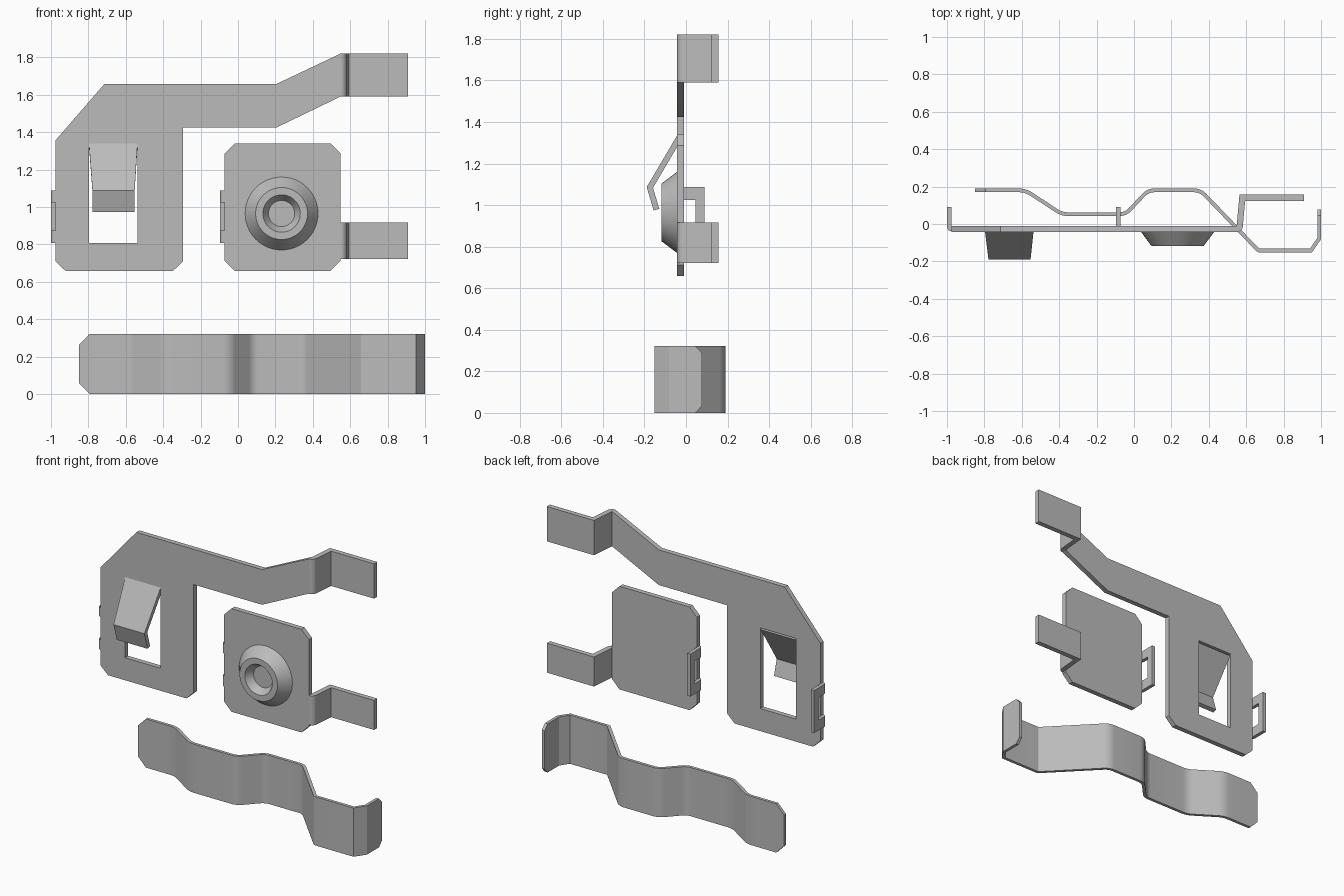
import bpy, bmesh, math
from mathutils import Vector

if "Cube" in bpy.data.objects:
    bpy.data.objects.remove(bpy.data.objects["Cube"])

metal = bpy.data.materials.new("grey_metal")
metal.use_nodes = True
GREY = (0.5, 0.5, 0.5, 1)
metal.diffuse_color = GREY
metal.node_tree.nodes["Principled BSDF"].inputs["Base Color"].default_value = GREY

FRONT, BACK = -0.043, -0.01      # sheet faces
MID, SHEET = (FRONT + BACK) / 2, BACK - FRONT
parts = []


def finish(name, bm):
    bmesh.ops.recalc_face_normals(bm, faces=bm.faces)
    mesh = bpy.data.meshes.new(name)
    bm.to_mesh(mesh)
    bm.free()
    mesh.materials.append(metal)
    obj = bpy.data.objects.new(name, mesh)
    bpy.context.collection.objects.link(obj)
    parts.append(obj)
    return obj


def sheet(name, loops):
    """Flat plate cut from an x-z outline, with optional hole loops."""
    bm = bmesh.new()
    for loop in loops:
        vs = [bm.verts.new((x, FRONT, z)) for x, z in loop]
        for a, b in zip(vs, vs[1:] + vs[:1]):
            bm.edges.new((a, b))
    bmesh.ops.triangle_fill(bm, use_beauty=True, edges=bm.edges[:])
    bmesh.ops.dissolve_limit(bm, angle_limit=0.01, verts=bm.verts[:], edges=bm.edges[:])
    ext = bmesh.ops.extrude_face_region(bm, geom=bm.faces[:])
    top = [g for g in ext["geom"] if isinstance(g, bmesh.types.BMVert)]
    bmesh.ops.translate(bm, verts=top, vec=(0, SHEET, 0))
    return finish(name, bm)


def rounded(path, steps=6):
    """Replace corners of (point, lo, hi, radius) entries with arcs."""
    out = []
    for i, (p, lo, hi, r) in enumerate(path):
        p = Vector(p)
        if r == 0 or i in (0, len(path) - 1):
            out.append((p, lo, hi))
            continue
        u = (Vector(path[i - 1][0]) - p).normalized()
        v = (Vector(path[i + 1][0]) - p).normalized()
        half = u.angle(v) / 2
        cut = r / math.tan(half)
        centre = p + (u + v).normalized() * r / math.sin(half)
        a, b = p + u * cut - centre, p + v * cut - centre
        for k in range(steps + 1):
            d = a.lerp(b, k / steps).normalized() * r
            out.append((centre + d, lo, hi))
    return out


def ribbon(name, path, thick, place):
    """Bent strip of metal: a thick path swept across its width."""
    pts = rounded(path)
    bm = bmesh.new()
    rings = []
    for i, (p, lo, hi) in enumerate(pts):
        d0 = (p - pts[i - 1][0]).normalized() if i else None
        d1 = (pts[i + 1][0] - p).normalized() if i < len(pts) - 1 else None
        d0, d1 = d0 or d1, d1 or d0
        t = (d0 + d1).normalized()
        n = Vector((-t.y, t.x)) * (thick / 2 / t.dot(d0))
        rings.append([bm.verts.new(place(q.x, q.y, w)) for q, w in
                      ((p + n, lo), (p + n, hi), (p - n, hi), (p - n, lo))])
    for a, b in zip(rings, rings[1:]):
        for k in range(4):
            j = (k + 1) % 4
            bm.faces.new((a[k], a[j], b[j], b[k]))
    bm.faces.new(rings[0])
    bm.faces.new(rings[-1])
    return finish(name, bm)


def upright(x, y, w):
    return (x, y, w)


def sideways(y, z, w):
    return (w, y, z)


def box(name, lo, hi):
    bm = bmesh.new()
    bmesh.ops.create_cube(bm, size=1)
    for v in bm.verts:
        v.co = [(a + b) / 2 + c * (b - a) for a, b, c in zip(lo, hi, v.co)]
    return finish(name, bm)


def contact_arm(name, lo, hi):
    path = [((0.548, MID), lo, hi, 0), ((0.564, MID), lo, hi, 0.017),
            ((0.579, 0.14), lo, hi, 0), ((0.909, 0.14), lo, hi, 0)]
    ribbon(name, path, SHEET, upright)


def slotted_tab(name, edge):
    """Folded side tab with a window between its two legs."""
    x = edge - 0.012
    for leg, lo, hi in (("lower", 0.807, 0.875), ("upper", 1.025, 1.088)):
        path = [((edge + 0.002, MID), lo, hi, 0), ((x, MID), lo, hi, 0.012),
                ((x, 0.046), lo, hi, 0)]
        ribbon(f"{name}_{leg}_leg", path, 0.024, upright)
    box(name + "_bar", (edge - 0.024, 0.046, 0.807), (edge, 0.09, 1.088))


# Large plate with its arm and window
window = [(-0.797, 0.807), (-0.537, 0.807), (-0.537, 1.34), (-0.797, 1.34)]
sheet("large_plate", [[
    (-0.976, 1.356), (-0.714, 1.658), (0.206, 1.658), (0.548, 1.82),
    (0.548, 1.59), (0.206, 1.425), (-0.294, 1.425), (-0.294, 0.709),
    (-0.348, 0.658), (-0.922, 0.658), (-0.976, 0.709)], window])
contact_arm("large_plate_arm", 1.59, 1.82)
slotted_tab("large_plate_tab", -0.976)

# Spring tongue bent out of the window
ribbon("spring_tongue", [
    ((MID, 1.335), -0.797, -0.537, 0), ((-0.174, 1.085), -0.778, -0.553, 0),
    ((-0.142, 0.978), -0.778, -0.553, 0)], 0.028, sideways)

# Small plate with cut corners
L, R, B, T, C = -0.072, 0.548, 0.658, 1.34, 0.054
sheet("small_plate", [[
    (L + C, B), (R - C, B), (R, B + C), (R, T - C),
    (R - C, T), (L + C, T), (L, T - C), (L, B + C)]])
contact_arm("small_plate_arm", 0.722, 0.917)
slotted_tab("small_plate_tab", L)

# Raised round contact with a sunken centre
bm = bmesh.new()
SIDES = 48
rings = []
for radius, y in ((0.195, FRONT), (0.139, -0.118), (0.1, -0.118), (0.07, -0.07)):
    rings.append([bm.verts.new((0.233 + radius * math.cos(k * math.tau / SIDES), y,
                                0.965 + radius * math.sin(k * math.tau / SIDES)))
                  for k in range(SIDES)])
for a, b in zip(rings, rings[1:]):
    for k in range(SIDES):
        j = (k + 1) % SIDES
        bm.faces.new((a[k], a[j], b[j], b[k]))
bm.faces.new(rings[-1])
bm.faces.new(rings[0])
finish("round_contact", bm)

# Wavy spring strip with cut ends
H = 0.322
wave = [((-0.85, 0.18), 0.058, H - 0.058, 0), ((-0.793, 0.18), 0, H, 0)]
wave += [(p, 0, H, r) for p, r in (
    ((-0.58, 0.18), 0.12), ((-0.385, 0.052), 0.12), ((-0.045, 0.052), 0.08),
    ((0.075, 0.18), 0.08), ((0.355, 0.18), 0.08), ((0.665, -0.142), 0.02),
    ((0.946, -0.142), 0), ((0.99, -0.078), 0), ((0.99, 0.045), 0))]
wave.append(((0.99, 0.078), 0.035, H - 0.035, 0))
ribbon("spring_strip", wave, 0.02, upright)

# Smooth bends, keep edges sharp
bpy.ops.object.select_all(action="DESELECT")
for obj in parts:
    obj.select_set(True)
bpy.context.view_layer.objects.active = parts[0]
bpy.ops.object.shade_smooth_by_angle(angle=math.radians(30))
